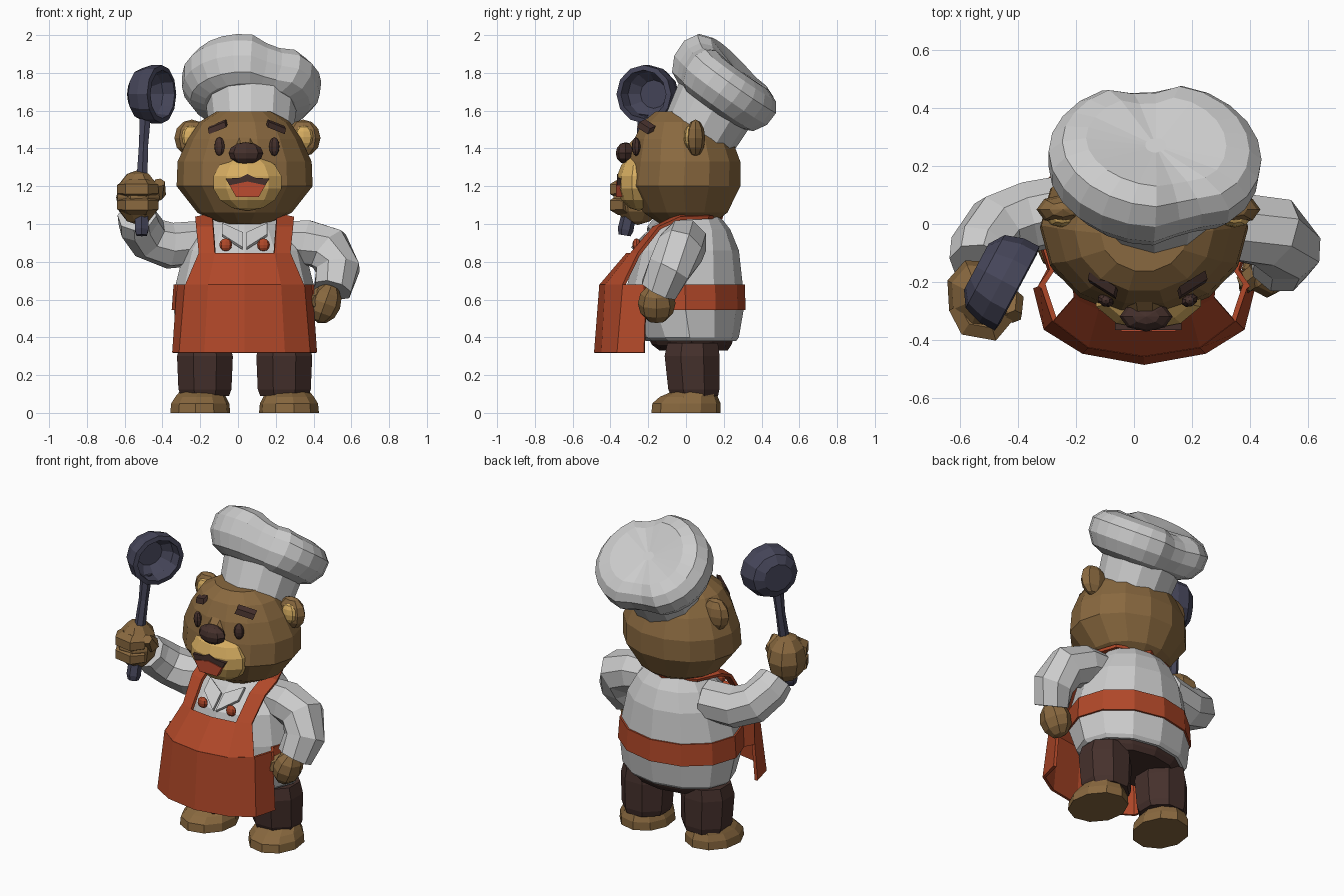
import bpy, bmesh
from math import sin, cos, pi, radians
from mathutils import Vector, Matrix

if "Cube" in bpy.data.objects:
    bpy.data.objects.remove(bpy.data.objects["Cube"])

V = Vector
X, Y, Z = V((1, 0, 0)), V((0, 1, 0)), V((0, 0, 1))
CX = 0.035                      # body centre line


def mat(name, *rgb):
    m = bpy.data.materials.new(name)
    m.diffuse_color = (*rgb, 1)
    m.use_nodes = True
    m.node_tree.nodes["Principled BSDF"].inputs["Base Color"].default_value = m.diffuse_color
    return m


FUR = mat("fur", .25, .14, .05)
DARK = mat("dark_brown", .06, .03, .025)
RED = mat("apron_red", .44, .065, .022)
CREAM = mat("cream", .68, .42, .12)
STEEL = mat("steel", .06, .06, .1)
TONGUE = mat("tongue", .5, .07, .03)


def finish(name, bm, m=None):
    bmesh.ops.recalc_face_normals(bm, faces=bm.faces)
    me = bpy.data.meshes.new(name)
    bm.to_mesh(me)
    bm.free()
    ob = bpy.data.objects.new(name, me)
    bpy.context.collection.objects.link(ob)
    if m:
        me.materials.append(m)
    return ob


def ring(c, u, v, n=12, phase=0.0, f=lambda a: 1.0):
    pts = []
    for i in range(n):
        a = 2 * pi * i / n + phase
        pts.append(V(c) + f(a) * (u * cos(a) + v * sin(a)))
    return pts


def loft(name, rings, m=None, closed=True):
    """Skin rows of points; closed rings are capped, open rows become a sheet."""
    bm = bmesh.new()
    vs = [[bm.verts.new(p) for p in r] for r in rings]
    n = len(vs[0])
    for a, b in zip(vs, vs[1:]):
        for i in range(n if closed else n - 1):
            j = (i + 1) % n
            bm.faces.new((a[i], a[j], b[j], b[i]))
    if closed:
        bm.faces.new(vs[0])
        bm.faces.new(vs[-1])
    ob = finish(name, bm, m)
    if not closed:
        s = ob.modifiers.new("thickness", "SOLIDIFY")
        s.thickness, s.offset = .018, 0
    return ob


def stack(name, rows, m=None, n=12, cx=CX, phase=0.0):
    """Horizontal ellipses: (z, half width, front y, back y)."""
    return loft(name, [ring((cx, (f + b) / 2, z), X * rx, Y * (b - f) / 2, n, phase)
                       for z, rx, f, b in rows], m)


def tube(name, path, m=None, n=8, ref=Y):
    """Round section along points (x, y, z, radius)."""
    ps = [V(p[:3]) for p in path]
    rings = []
    for i, p in enumerate(ps):
        t = (ps[min(i + 1, len(ps) - 1)] - ps[max(i - 1, 0)]).normalized()
        u = ref.cross(t).normalized()
        rings.append(ring(p, u * path[i][3], t.cross(u) * path[i][3], n, pi / n))
    return loft(name, rings, m)


def ball(name, c, r, m=None, seg=8, rows=6, rot=(0, 0, 0)):
    bm = bmesh.new()
    bmesh.ops.create_uvsphere(bm, u_segments=seg, v_segments=rows, radius=1)
    R = Matrix.Identity(4)
    for axis, deg in zip("XYZ", rot):
        R = Matrix.Rotation(radians(deg), 4, axis) @ R
    bm.transform(Matrix.Translation(c) @ R @ Matrix.Diagonal((*r, 1)))
    return finish(name, bm, m)


# Coat
body = [(.38, .335, -.21, .265), (.40, .355, -.24, .28), (.545, .375, -.31, .305),
        (.68, .365, -.31, .30), (.86, .32, -.265, .28), (.97, .25, -.16, .235),
        (1.04, .19, -.08, .18)]
stack("coat", body)

# Hips, trousers and feet
stack("hips", [(.33, .27, -.14, .22), (.36, .305, -.18, .24), (.40, .33, -.2, .255)], DARK)
for side, x, s in (("left", -.175, -1), ("right", .245, 1)):
    stack(side + "_trouser", [(.09, .138, -.09, .18), (.125, .152, -.105, .188),
                              (.30, .16, -.125, .19), (.37, .14, -.11, .18)],
          DARK, 8, x, pi / 8)
    ob = stack(side + "_foot", [(0, .16, -.185, .185), (.05, .155, -.18, .185),
                                (.085, .135, -.14, .17), (.115, .115, -.07, .16)],
               FUR, 10, 0, pi / 10)
    ob.location.x = x + s * .025
    ob.rotation_euler.z = s * radians(8)

# Apron: skirt, bib, neck straps and waistband


def mirrored(half, z):
    """Front outline from the right edge to the centre, mirrored to the left."""
    pts = [V((CX + x, y, z)) for x, y in half]
    return pts + [V((CX - x, y, z)) for x, y in half[-2::-1]]


waist = [(.35, -.21), (.31, -.33), (.19, -.42), (0, -.45)]
loft("apron_skirt", [mirrored([(.375, -.22), (.34, -.36), (.21, -.44), (0, -.478)], .318),
                     mirrored(waist, .68)], RED, False)
loft("apron_bib", [mirrored(waist[1:], .675),
                   mirrored([(.24, -.25), (.155, -.29), (0, -.31)], .84)], RED, False)
outer = [(.24, -.25, .84), (.255, -.14, .98), (.26, -.03, 1.03), (.2, .12, 1.035), (0, .195, 1.035)]
inner = [(.155, -.29, .84), (.165, -.17, .98), (.17, -.03, 1.05), (.14, .09, 1.05), (0, .15, 1.05)]
for side, s in (("left", -1), ("right", 1)):
    loft(side + "_apron_strap", [[V((CX + s * x, y, z)) for x, y, z in row]
                                 for row in (outer, inner)], RED, False)
band = []
for z, rx, f, b in body[2:4]:
    arc = ring((CX, (f + b) / 2, z), X * (rx + .002), Y * ((b - f) / 2 + .002))
    end = V((CX + .36, -.22, z))
    band.append([end] + arc[-1:] + arc[:8] + [V((CX - .36, -.22, z))])
loft("apron_waistband", band, RED, False)

# Lapels and buttons
for side, s in (("left", -1), ("right", 1)):
    loft(side + "_lapel", [[V((CX + s * .01, -.285, .87)), V((CX + s * .12, -.215, .94))],
                           [V((CX + s * .01, -.20, .95)), V((CX + s * .12, -.15, 1.0))]],
         None, False)
    ball(side + "_button", (CX + s * .1, -.262, .89), (.034, .022, .034), RED)

# Raised arm and fist
tube("raised_sleeve", [(-.18, .06, .90, .12), (-.36, .025, .885, .125), (-.47, -.01, .925, .12),
                       (-.525, -.09, 1.0, .115), (-.535, -.14, 1.045, .105)], ref=V((.5, .3, 1)))
ball("raised_fist", (-.53, -.255, 1.14), (.118, .14, .145), FUR, 8, 6, (0, 0, 22.5))
for i, z in enumerate((1.10, 1.185)):
    tube("raised_finger_%d" % i, [(-.605, -.28, z, .045), (-.57, -.345, z, .052),
                                  (-.49, -.36, z, .052), (-.45, -.31, z, .045)], FUR, 6, Z)
tube("raised_thumb", [(-.49, -.22, 1.13, .04), (-.425, -.27, 1.17, .05),
                      (-.415, -.32, 1.22, .03)], FUR, 6)

# Lowered arm and hand on the hip
tube("lowered_sleeve", [(.2, 0, .92, .10), (.36, -.01, .905, .125), (.48, -.03, .865, .13),
                        (.53, -.09, .76, .122), (.50, -.145, .65, .105)])
ball("lowered_hand", (.46, -.155, .58), (.085, .10, .11), FUR, 8, 6, (0, 20, 0))
tube("lowered_thumb", [(.43, -.16, .63, .04), (.39, -.20, .6, .04), (.385, -.22, .56, .025)], FUR, 6)

# Ladle
tube("ladle_handle", [(-.51, -.325, .94, .032), (-.51, -.32, .97, .042), (-.51, -.27, 1.2, .034),
                      (-.50, -.235, 1.42, .028), (-.49, -.22, 1.58, .034)], STEEL, 6)
axis = V((.88, -.47, 0)).normalized()
across = axis.cross(Z)
loft("ladle_bowl", [ring(V((-.457, -.195, 1.687)) + axis * d, across * r * 1.06, Z * r, 12)
                    for d, r in ((-.10, .085), (-.065, .135), (0, .155), (.06, .155),
                                 (.065, .128), (0, .12), (-.05, .075))], STEEL)

# Head
stack("head", [(1.0, .13, -.14, .14), (1.06, .25, -.23, .225), (1.2, .36, -.32, .295),
               (1.33, .355, -.305, .295), (1.45, .30, -.28, .25), (1.54, .24, -.235, .19),
               (1.595, .15, -.165, .10)], FUR, 14)
ball("muzzle", (CX + .015, -.25, 1.22), (.195, .118, .15), CREAM, 10, 7)
ball("nose", (CX + .007, -.32, 1.375), (.092, .052, .058), DARK, 8, 6)
tube("nose_bridge", [(CX, -.22, 1.41, .075), (CX + .005, -.30, 1.35, .06)], FUR, 8, X)


def plaque(name, outline, y0, y1, m):
    return loft(name, [[V((CX + .015 + x, y, z)) for x, z in outline] for y in (y0, y1)], m)


plaque("mouth", [(-.115, 1.24), (-.04, 1.245), (0, 1.265), (.04, 1.245), (.115, 1.24),
                 (.06, 1.145), (-.06, 1.145)], -.3, -.366, DARK)
plaque("tongue", [(-.095, 1.205), (0, 1.225), (.095, 1.205), (.06, 1.143), (-.06, 1.143)],
       -.3, -.371, TONGUE)
for side, s in (("left", -1), ("right", 1)):
    x = CX + .012
    ball(side + "_eye", (x + s * .145, -.264, 1.41), (.03, .022, .05), DARK, 8, 6, (0, 0, s * 25))
    c, d = V((x + s * .155, -.21, 1.515)), V((s * .045, .028, -.018))
    u, v = V((s * .2, -.85, -.4)) * .025, V((s * .2, .4, .85)) * .024
    loft(side + "_eyebrow", [ring(c + d * k, u, v, 4, pi / 4) for k in (-1, 1)], DARK)
    ball(side + "_ear", (CX + .015 + s * .295, .05, 1.455), (.092, .052, .098), FUR, 8, 6)
    ball(side + "_inner_ear", (CX + .015 + s * .298, .018, 1.46), (.055, .03, .062), CREAM, 8, 6)

# Hat: tilted band and a puffy two-lobed crown
n1 = V((.06, .42, .9)).normalized()
v1 = n1.cross(X).normalized()
loft("hat_band", [ring(c, v1.cross(n1) * r, v1 * r * .92, 12)
                  for c, r in ((V((.07, .065, 1.465)), .22), (V((.07, .17, 1.66)), .245))])
n2 = V((.05, .58, .81)).normalized()
v2 = n2.cross(X).normalized()
u2 = v2.cross(n2)


def notch(a):
    """1 at the creases in the front and back of the crown, fading to 0."""
    diffs = [abs((a - radians(c) + pi) % (2 * pi) - pi) for c in (97, 293)]
    return max(0, 1 - min(diffs) / .42)


crown = []
for h, k, lift in ((-.13, .66, 0), (-.10, .86, 0), (-.03, .99, .01), (.05, 1.0, .025),
                   (.10, .88, .045), (.125, .66, .045), (.115, .1, 0)):
    pts = ring(V((.07, .205, 1.728)) + n2 * h, u2 * .365 * k, v2 * .315 * k, 24, 0,
               lambda a: 1.01 - .17 * notch(a))
    # the front left lobe rises above the right one and the crease dips between them
    for i, p in enumerate(pts):
        a = 2 * pi * i / 24
        p += n2 * lift * (max(0, cos(a - radians(242))) - .6 * notch(a))
    crown.append(pts)
loft("hat_crown", crown)
